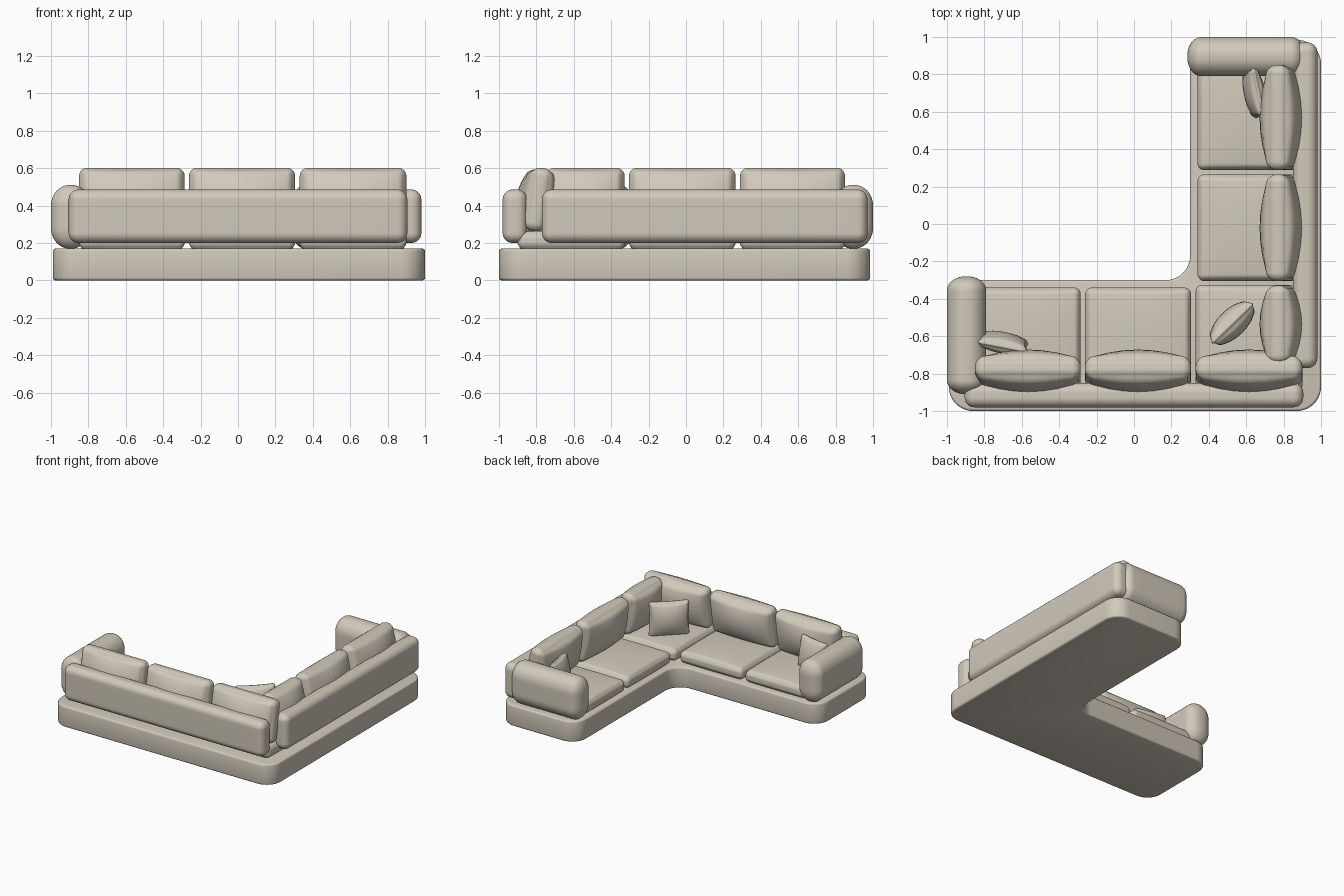
import bpy, bmesh, math
from mathutils import Vector

cube = bpy.data.objects.get("Cube")
if cube:
    bpy.data.objects.remove(cube, do_unlink=True)

# One upholstery colour
fabric = bpy.data.materials.new("warm_beige_fabric")
fabric.use_nodes = True
colour = (0.64, 0.585, 0.495, 1)
fabric.diffuse_color = colour
bsdf = next(n for n in fabric.node_tree.nodes if n.type == 'BSDF_PRINCIPLED')
bsdf.inputs["Base Color"].default_value = colour
bsdf.inputs["Roughness"].default_value = 0.8


def add_object(name, bm):
    mesh = bpy.data.meshes.new(name)
    for f in bm.faces:
        f.smooth = True
    bm.to_mesh(mesh)
    bm.free()
    mesh.materials.append(fabric)
    obj = bpy.data.objects.new(name, mesh)
    bpy.context.collection.objects.link(obj)
    return obj


def spread(u, half, r):
    """Place a grid coordinate so a third of the cuts fall in each rounded edge."""
    a = abs(u) * 3
    if a <= 1:
        return u * 3 * (half - r)
    return math.copysign(half - r + r * math.tan((a - 1) / 2 * math.pi / 4), u)


def soft_box(name, size, centre, radius, axis=2, bulge=0.0, power=1.0,
             pinch=0.0, tilt=0, yaw=0):
    """Rounded box with faces puffed out along one axis."""
    half = [s / 2 for s in size]
    rad = radius if isinstance(radius, tuple) else (radius,) * 3
    others = [k for k in range(3) if k != axis]
    bm = bmesh.new()
    bmesh.ops.create_cube(bm, size=2)
    bmesh.ops.subdivide_edges(bm, edges=bm.edges[:], cuts=17, use_grid_fill=True)
    for v in bm.verts:
        p = [spread(v.co[k], half[k], rad[k]) for k in range(3)]
        n = [p[k] / half[k] for k in range(3)]
        core = [max(rad[k] - half[k], min(half[k] - rad[k], p[k])) for k in range(3)]
        d = Vector([(p[k] - core[k]) / rad[k] for k in range(3)]).normalized()
        q = [core[k] + d[k] * rad[k] for k in range(3)]
        fall = [max(0.0, 1 - n[k] ** 2) for k in others]
        q[axis] += bulge * n[axis] * (fall[0] * fall[1]) ** power
        q[others[0]] *= 1 - pinch * fall[1]
        q[others[1]] *= 1 - pinch * fall[0]
        v.co = q
    obj = add_object(name, bm)
    obj.location = centre
    obj.rotation_euler = (math.radians(tilt), 0, math.radians(yaw))
    return obj


def mid(a, b):
    return (a + b) / 2


# L-shaped plinth with rounded plan corners
bm = bmesh.new()
outline = [(-0.99, -1), (1, -1), (1, 0.985), (0.3, 0.985), (0.3, -0.3), (-0.99, -0.3)]
bm.faces.new([bm.verts.new((x, y, 0)) for x, y in outline])
bmesh.ops.bevel(bm, geom=bm.verts[:], offset=0.13, segments=10, profile=0.5,
                affect='VERTICES')
top = bmesh.ops.extrude_face_region(bm, geom=bm.faces[:])
bmesh.ops.translate(bm, vec=(0, 0, 0.17),
                    verts=[g for g in top["geom"] if isinstance(g, bmesh.types.BMVert)])
bmesh.ops.recalc_face_normals(bm, faces=bm.faces[:])
rims = [e for e in bm.edges if e.calc_face_angle(0) > 1]
bmesh.ops.bevel(bm, geom=rims, offset=0.014, segments=3, profile=0.5, affect='EDGES')
plinth = add_object("plinth", bm)
bpy.ops.object.select_all(action='DESELECT')
plinth.select_set(True)
bpy.context.view_layer.objects.active = plinth
bpy.ops.object.shade_smooth_by_angle(angle=math.radians(35))

# Long back bolsters
soft_box("front_back_bolster", (1.81, 0.13, 0.285), (0, -0.915, 0.343), 0.052)
soft_box("side_back_bolster", (1.74, 0.13, 0.285), (0.915, 0.1, 0.343), 0.052, yaw=90)

# Rounded arm bolsters at both ends
arm_size, arm_radius = (0.63, 0.21, 0.34), (0.075, 0.1, 0.11)
soft_box("right_arm", arm_size, (-0.895, -0.595, 0.34), arm_radius, yaw=90)
soft_box("back_arm", arm_size, (0.6, 0.895, 0.34), arm_radius)

# Seat cushions: (x range, y range)
front_cols = [(-0.85, -0.285), (-0.262, 0.305), (0.33, 0.9)]
side_rows = [(-0.305, 0.265), (0.288, 0.85)]
seats = [(c, (-0.9, -0.34)) for c in front_cols[:2]]
seats += [(front_cols[2], (-0.9, -0.325))]
seats += [((0.34, 0.9), r) for r in side_rows]
for i, ((x0, x1), (y0, y1)) in enumerate(seats):
    soft_box(f"seat_cushion_{i + 1}", (x1 - x0, y1 - y0, 0.09),
             (mid(x0, x1), mid(y0, y1), 0.212), 0.036, bulge=0.022, power=0.6)

# Plump back cushions leaning towards the seats
back_style = dict(radius=0.045, axis=1, bulge=0.062, power=0.9, tilt=-9)
for i, (x0, x1) in enumerate(front_cols):
    soft_box(f"front_back_cushion_{i + 1}", (x1 - x0, 0.11, 0.34),
             (mid(x0, x1), -0.79, 0.432), **back_style)
for i, (y0, y1) in enumerate([(-0.745, -0.328)] + side_rows):
    soft_box(f"side_back_cushion_{i + 1}", (y1 - y0, 0.11, 0.34),
             (0.79, mid(y0, y1), 0.432), yaw=90, **back_style)

# Loose throw pillows: name, width, height, puff, centre, lean, heading
pillows = [
    ("corner_pillow", 0.31, 0.29, 0.062, (0.525, -0.53, 0.4), 0, 44),
    ("right_pillow", 0.27, 0.26, 0.042, (-0.7, -0.635, 0.385), 10, -11),
    ("back_pillow", 0.27, 0.26, 0.042, (0.645, 0.7, 0.385), 10, 102),
]
for name, width, height, puff, centre, lean, heading in pillows:
    soft_box(name, (width, 0.026, height), centre, (0.03, 0.012, 0.03), axis=1,
             bulge=puff, power=0.6, pinch=0.05, tilt=lean, yaw=heading)
